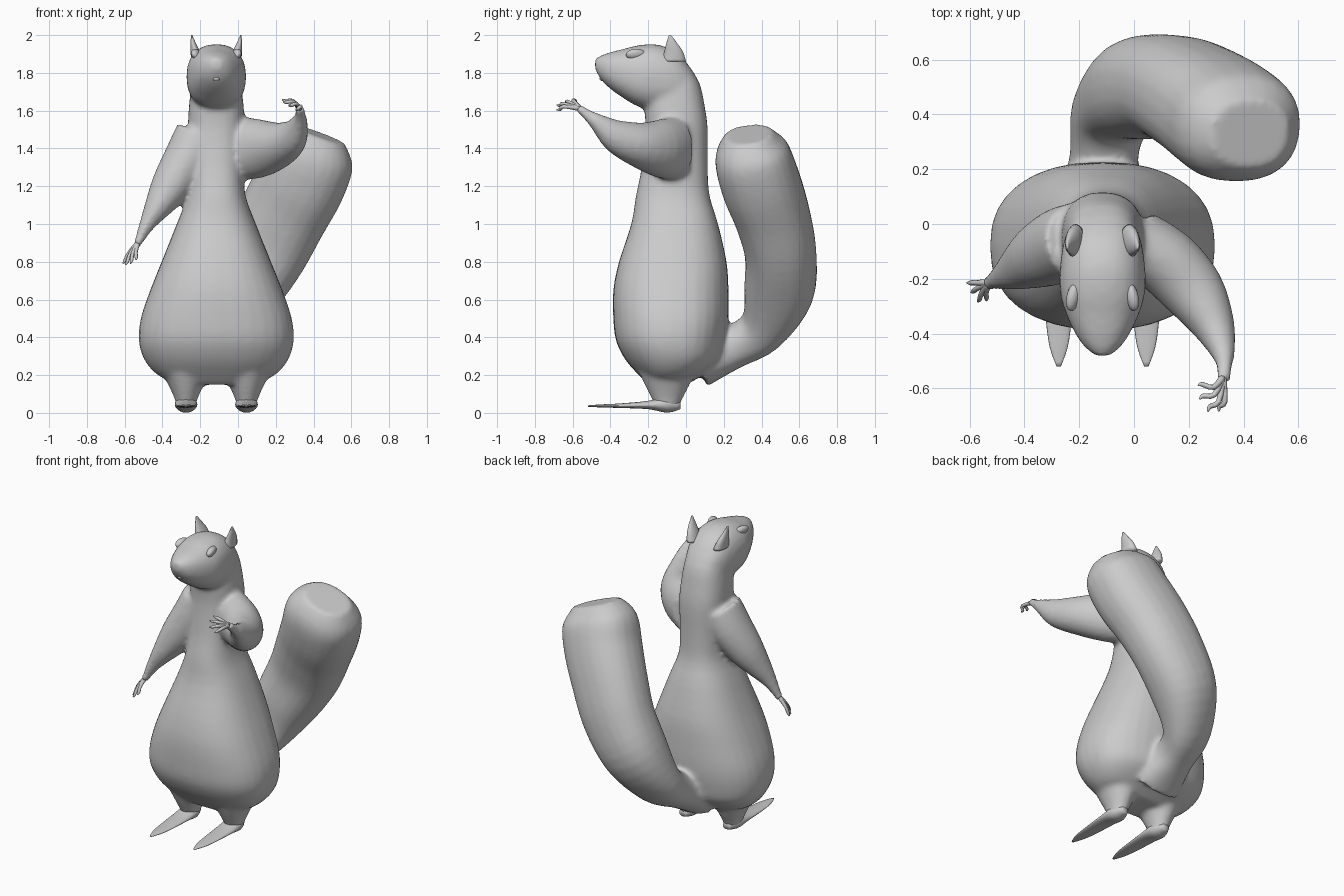
import bpy, bmesh, math
from mathutils import Vector as V

if "Cube" in bpy.data.objects:
    bpy.data.objects.remove(bpy.data.objects["Cube"])

CX = -0.115                      # body's plane of symmetry
UP, BACK = V((0, 0, 1)), V((0, 1, 0))


def spline(rows, steps):
    """Catmull-Rom interpolation of rows of numbers."""
    out = []
    for i in range(len(rows) - 1):
        p = [rows[max(i - 1, 0)], rows[i], rows[i + 1], rows[min(i + 2, len(rows) - 1)]]
        for k in range(steps):
            t = k / steps
            out.append([0.5 * (2 * b + (c - a) * t + (2 * a - 5 * b + 4 * c - d) * t * t
                        + (3 * b - a - 3 * c + d) * t ** 3) for a, b, c, d in zip(*p)])
    return out + [list(rows[-1])]


def loft(bm, rows, up, axis=None, power=2.0, steps=3, sides=20):
    """Closed tube through rows of x, y, z, half width, half height."""
    rows = spline(rows, steps)
    pts = [V(r[:3]) for r in rows]
    rings = []
    for i, (p, r) in enumerate(zip(pts, rows)):
        t = axis or (pts[min(i + 1, len(pts) - 1)] - pts[max(i - 1, 0)]).normalized()
        u = t.cross(up).normalized()
        v = u.cross(t)
        ring = []
        for k in range(sides):
            c, s = math.cos(2 * math.pi * k / sides), math.sin(2 * math.pi * k / sides)
            c, s = (math.copysign(abs(q) ** (2 / power), q) for q in (c, s))
            ring.append(bm.verts.new(p + u * c * r[3] + v * s * r[4]))
        rings.append(ring)
    faces = [bm.faces.new(rings[0]), bm.faces.new(rings[-1][::-1])]
    for a, b in zip(rings, rings[1:]):
        for k in range(sides):
            j = (k + 1) % sides
            faces.append(bm.faces.new((a[k], b[k], b[j], a[j])))
    bmesh.ops.recalc_face_normals(bm, faces=faces)


def finish(bm, name):
    me = bpy.data.meshes.new(name)
    bm.to_mesh(me)
    bm.free()
    me.shade_smooth()
    ob = bpy.data.objects.new(name, me)
    bpy.context.collection.objects.link(ob)
    return ob


bm = bmesh.new()
# Torso and neck: z, centre y, half width, half depth
torso = [(.15, -.1, .2, .1), (.2, -.08, .31, .17), (.28, -.07, .38, .25), (.38, -.08, .41, .29),
         (.5, -.08, .4, .305), (.65, -.08, .35, .305), (.8, -.07, .29, .285), (1.0, -.06, .21, .23),
         (1.15, -.07, .155, .195), (1.3, -.06, .145, .175), (1.5, -.05, .15, .165),
         (1.62, -.06, .145, .16), (1.75, -.07, .13, .14), (1.86, -.1, .11, .1)]
loft(bm, [(CX, y, z, a, b) for z, y, a, b in torso], BACK, UP, 2.4, 3, 32)
# Head: y, bottom, top, half width
head = [(-.482, 1.82, 1.875, .025), (-.45, 1.765, 1.892, .065), (-.4, 1.715, 1.91, .1),
        (-.33, 1.665, 1.927, .133), (-.25, 1.62, 1.947, .156), (-.15, 1.6, 1.95, .155),
        (-.05, 1.6, 1.91, .138), (.03, 1.65, 1.82, .1)]
loft(bm, [(CX, y, (a + b) / 2, w, (b - a) / 2) for y, a, b, w in head], UP, BACK, 2.3, 3, 24)
# Legs
for s in (-1, 1):
    x = CX + s * .16
    loft(bm, [(x, -.1, .26, .15, .17), (x, -.1, .14, .09, .115), (x, -.1, .07, .06, .08),
              (x, -.1, .015, .045, .055)], BACK, UP)
# Raised arm and lowered arm
loft(bm, [(0, -.06, 1.40, .12, .17), (.12, -.14, 1.40, .125, .155), (.22, -.25, 1.42, .115, .12),
          (.29, -.37, 1.465, .08, .09), (.325, -.47, 1.54, .045, .047), (.33, -.53, 1.585, .028, .028),
          (.325, -.57, 1.615, .03, .022)], UP)
loft(bm, [(-.2, -.06, 1.46, .14, .14), (-.27, -.08, 1.34, .127, .14), (-.355, -.12, 1.2, .108, .117),
          (-.425, -.16, 1.09, .073, .083), (-.48, -.19, 1.0, .043, .05), (-.52, -.21, .92, .026, .03),
          (-.535, -.22, .89, .024, .028)], BACK)
# Bushy tail
loft(bm, [(-.11, .06, .27, .18, .14), (-.11, .24, .345, .125, .115), (-.08, .4, .44, .155, .125),
          (.02, .49, .64, .2, .185), (.14, .5, .85, .225, .19), (.24, .455, 1.05, .235, .2),
          (.335, .39, 1.23, .24, .21), (.39, .345, 1.38, .23, .195), (.425, .33, 1.475, .15, .125)],
     BACK, None, 2.3, 4, 24)
body = finish(bm, "body")
m = body.modifiers.new("blend", 'REMESH')
m.mode, m.voxel_size, m.use_smooth_shade = 'VOXEL', .014, True
m = body.modifiers.new("soften", 'SMOOTH')
m.factor, m.iterations = .5, 8

# Fingers: palm point, then fingertips, with a raised knuckle between
hands = {"raised_hand": ((.325, -.56, 1.61), (-.03, -.01, .02),
                         [(.235, -.59, 1.66), (.24, -.64, 1.65), (.27, -.685, 1.63), (.31, -.685, 1.605)]),
         "lowered_hand": ((-.53, -.215, .9), (-.02, -.01, 0),
                          [(-.61, -.215, .79), (-.595, -.25, .785), (-.57, -.285, .79), (-.54, -.28, .81)])}
for name, (palm, bend, tips) in hands.items():
    bm = bmesh.new()
    p, mid = V(palm), sum((V(t) for t in tips), V()) / 4
    for t in map(V, tips):
        k = p.lerp(t, .55) + (V((.015, -.02, .015)) if name == "raised_hand" else V((-.005, 0, .005)))
        loft(bm, [(*p, .014, .014), (*k, .01, .01), (*p.lerp(t, .85), .009, .009), (*t, .003, .003)],
             V((.3, .2, 1)) if name == "raised_hand" else BACK, sides=8)
    finish(bm, name)

# Feet, ears and eyes, mirrored about the body's centre
for s, side in ((-1, "right"), (1, "left")):
    bm = bmesh.new()
    x = CX + s * .16
    loft(bm, [(x, -.03, .04, .025, .02), (x, -.1, .045, .057, .044), (x, -.2, .042, .058, .022),
              (x, -.35, .038, .047, .012), (x, -.45, .037, .033, .008), (x, -.52, .036, .008, .004)], UP, BACK)
    finish(bm, side + "_foot")

    bm = bmesh.new()
    loft(bm, [(CX + s * .098, -.065, 1.86, .035, .065), (CX + s * .11, -.065, 1.91, .026, .05),
              (CX + s * .122, -.075, 1.955, .015, .03), (CX + s * .13, -.085, 2.0, .003, .006)], BACK, UP)
    finish(bm, side + "_ear")

    bm = bmesh.new()
    bmesh.ops.create_uvsphere(bm, u_segments=20, v_segments=12, radius=1)
    eye = finish(bm, side + "_eye")
    eye.scale = (.024, .054, .032)
    eye.rotation_euler = (0, s * .5, s * .25)
    eye.location = (CX + s * .105, -.265, 1.897)

# Small nose
bm = bmesh.new()
bmesh.ops.create_uvsphere(bm, u_segments=16, v_segments=10, radius=1)
nose = finish(bm, "nose")
nose.scale = (.02, .018, .014)
nose.location = (CX, -.44, 1.77)
